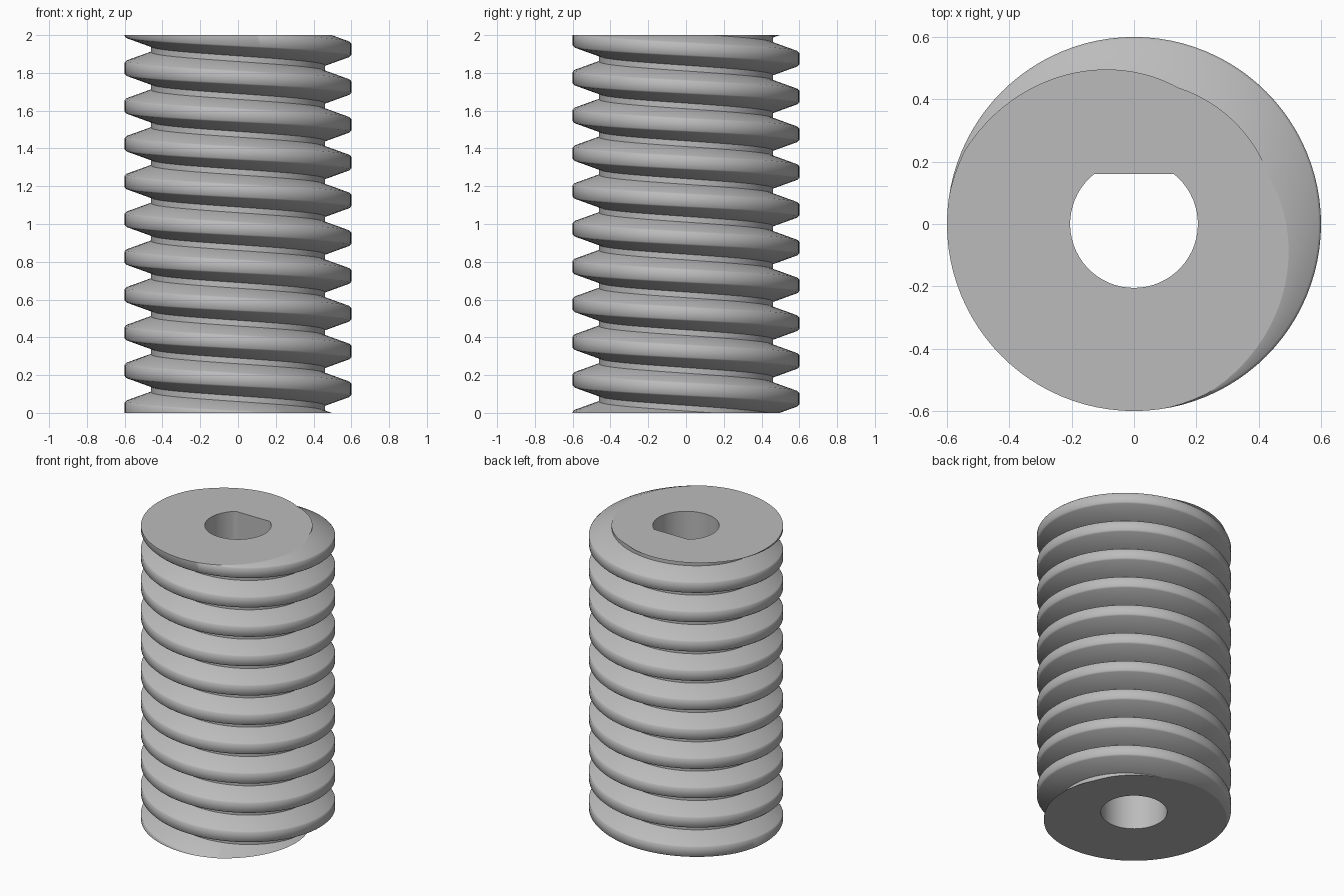
import bpy, bmesh
from math import pi, sin, cos, asin, sqrt, radians

cube = bpy.data.objects.get("Cube")
if cube:
    bpy.data.objects.remove(cube)

HEIGHT, PITCH, SEGS = 2.0, 0.2, 96
BORE, FLAT_Y, FLAT_START = 0.205, 0.16, 1.0
CREST_Z = 0.125          # height of a crest at angle zero
# One tooth: (height offset, radius), with slightly eased crest corners
TOOTH = [(-0.085, 0.46), (-0.038, 0.592), (-0.03, 0.6),
         (0.03, 0.6), (0.038, 0.592), (0.085, 0.46)]

bm = bmesh.new()


def skin(rows):
    """Join neighbouring rows of vertices with quads."""
    for a, b in zip(rows, rows[1:]):
        for j in range(len(a) - 1):
            bm.faces.new((a[j], b[j], b[j + 1], a[j + 1]))


# Left-handed thread, made overlong and trimmed to length
columns = []
for i in range(SEGS + 1):
    t = 2 * pi * i / SEGS
    base = CREST_Z - PITCH * i / SEGS
    columns.append([bm.verts.new((r * cos(t), r * sin(t), base + k * PITCH + dz))
                    for k in range(-2, 13) for dz, r in TOOTH])
skin(columns)
bmesh.ops.remove_doubles(bm, verts=bm.verts, dist=1e-5)
for z, direction in ((0, -1), (HEIGHT, 1)):
    bmesh.ops.bisect_plane(bm, geom=bm.verts[:] + bm.edges[:] + bm.faces[:], dist=1e-5,
                           plane_co=(0, 0, z), plane_no=(0, 0, direction), clear_outer=True)

# Shaft bore: round below, with a flat on the back in the upper half
corner = asin(FLAT_Y / BORE)
angles = [pi - corner + (pi + 2 * corner) * i / 48 for i in range(49)]
angles += [corner + (pi - 2 * corner) * i / 12 for i in range(1, 12)]
angles.append(angles[0])
circle = [(BORE * cos(a), BORE * sin(a)) for a in angles]
d_shape = [(x, min(y, FLAT_Y)) for x, y in circle]
rings = [[bm.verts.new((x, y, z)) for x, y in shape]
         for shape, z in ((circle, 0), (circle, FLAT_START),
                          (d_shape, FLAT_START), (d_shape, HEIGHT))]
skin(rings)
bmesh.ops.remove_doubles(bm, verts=bm.verts, dist=1e-5)

# Flat ends between the thread outline and the bore
caps = []
for z, direction in ((0, -1), (HEIGHT, 1)):
    rim = [e for e in bm.edges if e.is_boundary
           and all(abs(v.co.z - z) < 1e-4 for v in e.verts)]
    made = bmesh.ops.triangle_fill(bm, edges=rim, use_beauty=True, normal=(0, 0, direction))
    caps += [g for g in made["geom"] if isinstance(g, bmesh.types.BMFace)]
bmesh.ops.recalc_face_normals(bm, faces=bm.faces)

# Smooth flanks and crests, crisp thread roots, bore edges and ends
for f in bm.faces:
    f.smooth = True
for f in caps:
    f.smooth = False
for e in bm.edges:
    e.smooth = e.calc_face_angle(0) < radians(50)
for f in caps:
    for e in f.edges:
        e.smooth = False

mesh = bpy.data.meshes.new("threaded_rod")
bm.to_mesh(mesh)
bm.free()
rod = bpy.data.objects.new("threaded_rod", mesh)
bpy.context.collection.objects.link(rod)

grey = bpy.data.materials.new("plain_grey")
grey.use_nodes = True
colour = (0.5, 0.5, 0.5, 1)
grey.diffuse_color = colour
grey.node_tree.nodes["Principled BSDF"].inputs["Base Color"].default_value = colour
mesh.materials.append(grey)
